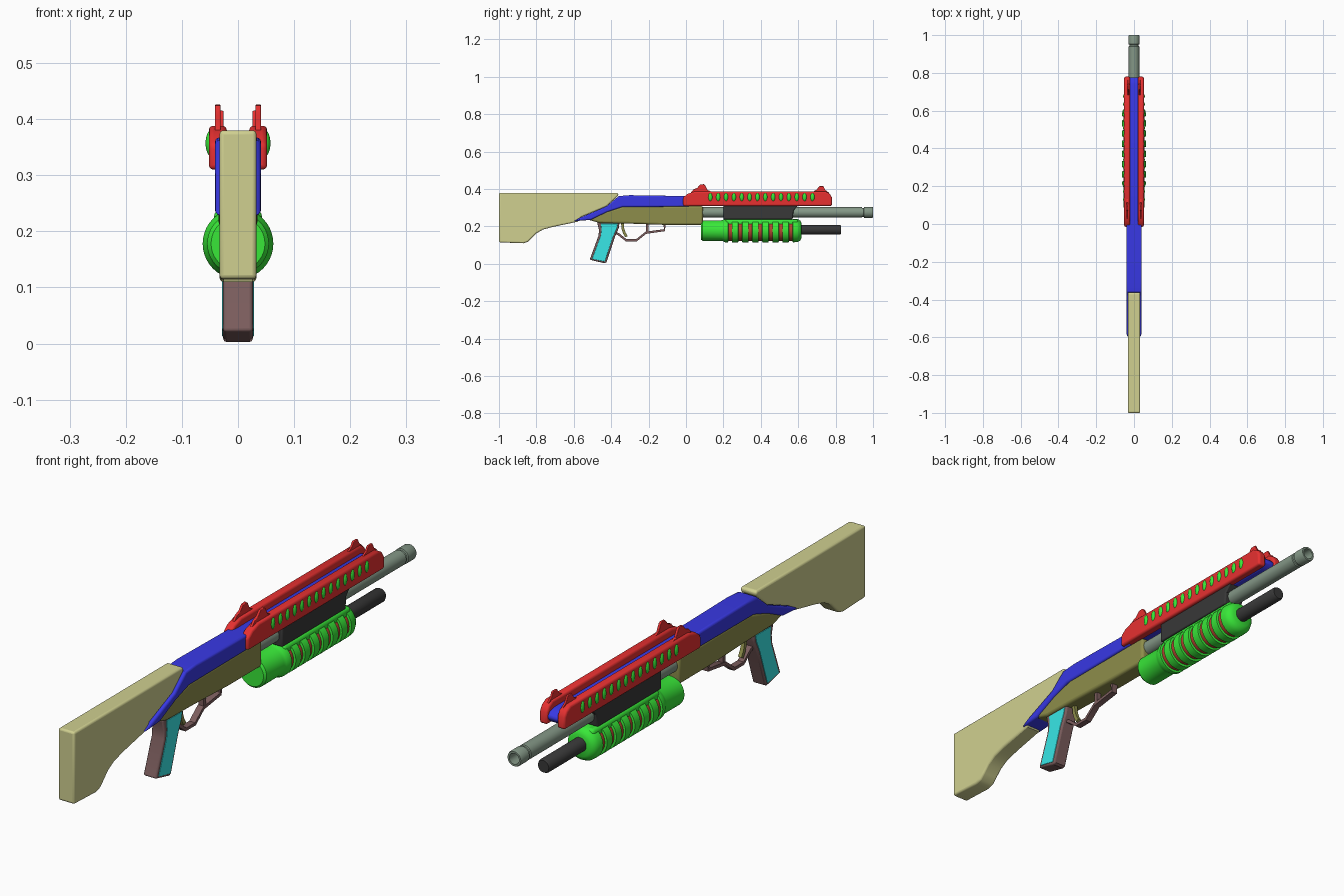
import bpy, bmesh, math
from mathutils import Vector

if "Cube" in bpy.data.objects:
    bpy.data.objects.remove(bpy.data.objects["Cube"])

COLORS = {
    "tan": (.63, .63, .28), "blue": (.04, .04, .78), "red": (.8, .03, .03),
    "green": (.04, .8, .04), "cyan": (.04, .8, .8), "olive": (.27, .27, .07),
    "black": (.04, .04, .04), "steel": (.23, .31, .24), "brown": (.2, .11, .11),
    "dark_red": (.45, .06, .03)}
MATS = {}
for key, c in COLORS.items():
    MATS[key] = bpy.data.materials.new(key)
    MATS[key].diffuse_color = (*c, 1)


def finish(name, bm, color, bevel=0, segs=3, mirror=False):
    bmesh.ops.remove_doubles(bm, verts=bm.verts, dist=1e-5)
    bmesh.ops.recalc_face_normals(bm, faces=bm.faces)
    me = bpy.data.meshes.new(name)
    bm.to_mesh(me)
    bm.free()
    ob = bpy.data.objects.new(name, me)
    bpy.context.collection.objects.link(ob)
    me.materials.append(MATS[color])
    if bevel:
        m = ob.modifiers.new("bevel", 'BEVEL')
        m.width, m.segments = bevel, segs
        m.limit_method, m.angle_limit = 'ANGLE', math.radians(50)
    if mirror:
        ob.modifiers.new("mirror", 'MIRROR')
    bpy.ops.object.select_all(action='DESELECT')
    ob.select_set(True)
    bpy.context.view_layer.objects.active = ob
    bpy.ops.object.shade_smooth_by_angle(angle=math.radians(35))
    return ob


def prism(name, pts, x0, x1, color, **kw):
    """Side profile of (y, z) points extruded from x0 to x1."""
    bm = bmesh.new()
    f = bm.faces.new([bm.verts.new((x0, y, z)) for y, z in pts])
    ex = bmesh.ops.extrude_face_region(bm, geom=[f])
    bmesh.ops.translate(bm, vec=(x1 - x0, 0, 0),
                        verts=[v for v in ex["geom"] if isinstance(v, bmesh.types.BMVert)])
    return finish(name, bm, color, **kw)


def rect(y0, y1, z0, z1):
    return [(y0, z0), (y1, z0), (y1, z1), (y0, z1)]


def lathe(name, prof, z, color, n=32):
    """Profile of (y, radius) points turned about the y axis at height z."""
    bm = bmesh.new()
    rings = [[bm.verts.new((r * math.cos(2 * math.pi * i / n), y,
                            z + r * math.sin(2 * math.pi * i / n)))
              for i in range(n)] for y, r in prof]
    for a, b in zip(rings, rings[1:]):
        for i in range(n):
            j = (i + 1) % n
            bm.faces.new((a[i], a[j], b[j], b[i]))
    bmesh.ops.dissolve_degenerate(bm, dist=1e-6, edges=bm.edges)
    return finish(name, bm, color)


def strip(pts, t):
    """Outline of a path thickened by t."""
    left, right = [], []
    for i, p in enumerate(pts):
        a, b = Vector(pts[max(i - 1, 0)]), Vector(pts[min(i + 1, len(pts) - 1)])
        d = (b - a).normalized()
        nrm = Vector((-d.y, d.x)) * t / 2
        left.append(tuple(Vector(p) + nrm))
        right.append(tuple(Vector(p) - nrm))
    return left + right[::-1]


# shoulder stock
prism("stock", [(-1, .115), (-.87, .11), (-.845, .118), (-.825, .138), (-.8, .163),
                (-.765, .183), (-.71, .198), (-.58, .225), (-.56, .25), (-.425, .307),
                (-.36, .366), (-.365, .38), (-1, .38)], -.033, .033, "tan", bevel=.014)

# upper receiver with the tang running back under the stock
prism("upper_receiver", [(-.6, .228), (-.51, .235), (-.42, .278), (-.34, .304), (.02, .306),
                         (.02, .362), (-.3, .367), (-.36, .362), (-.425, .307), (-.57, .245)],
      -.041, .041, "blue", bevel=.012)
prism("top_rib", [(0, .312), (.74, .312), (.765, .32), (.78, .338), (.765, .355),
                  (.74, .362), (0, .362)], -.026, .026, "blue", bevel=.01)

# lower receiver
prism("lower_receiver", [(-.53, .238), (-.46, .218), (-.3, .215), (-.1, .208), (.09, .208),
                         (.09, .309), (-.33, .309), (-.42, .283)],
      -.035, .035, "olive", bevel=.01)

# barrel with hollow muzzle and collar groove
lathe("barrel", [(.05, 0), (.05, .028), (.94, .028), (.942, .024), (.95, .024), (.952, .029),
                 (.995, .029), (1, .027), (1, .02), (.93, .018), (.93, 0)], .275, "steel")
prism("barrel_shroud", [(.2, .238), (.57, .238), (.575, .285), (.6, .312), (.2, .312)],
      -.041, .041, "black", bevel=.005)

# magazine tube
lathe("magazine_tube", [(.5, 0), (.5, .026), (.822, .026), (.83, .022), (.83, 0)],
      .182, "black")

# pump grip: green sleeve with grooves and a red core showing in them
prof = [(.08, 0), (.08, .048), (.088, .055), (.19, .055), (.2, .058), (.21, .063)]
for i in range(7):
    y = .225 + .054 * i
    prof += [(y, .063), (y + .003, .05), (y + .019, .05), (y + .022, .063)]
prof += [(.595, .062), (.61, .054), (.618, .04), (.618, 0)]
lathe("pump_grip", prof, .178, "green", n=40)
lathe("pump_core", [(.215, 0), (.215, .055), (.59, .055), (.59, 0)], .178, "dark_red", n=40)
prism("pump_spine", rect(.21, .6, .2, .238), -.043, .043, "green", bevel=.012)

# heat shield side rails with a lip over the rib
prism("heat_shield_side", [(-.015, .31), (.78, .31), (.78, .355), (.768, .375), (.745, .388),
                           (.05, .388), (.01, .375), (-.015, .355)],
      .02, .052, "red", bevel=.008, mirror=True)

# vent bulges along the rails
bm = bmesh.new()
for i in range(14):
    before = set(bm.verts)
    bmesh.ops.create_uvsphere(bm, u_segments=12, v_segments=8, radius=1)
    for v in set(bm.verts) - before:
        v.co = (.046 + v.co.x * .012, .13 + i * .042 + v.co.y * .013, .357 + v.co.z * .025)
finish("vent_inserts", bm, "green", mirror=True)

# sight ears
prism("rear_sight_ear", [(.025, .38), (.15, .38), (.115, .395), (.102, .42), (.095, .426),
                         (.075, .424), (.06, .406), (.04, .398)],
      .031, .041, "red", bevel=.002, mirror=True)
prism("front_sight_ear", [(.67, .38), (.765, .38), (.745, .395), (.735, .415), (.712, .415),
                          (.7, .398)], .026, .034, "red", bevel=.002, mirror=True)

# pistol grip with side panels
grip = [(-.475, .222), (-.355, .222), (-.36, .19), (-.38, .145), (-.425, .008),
        (-.435, .003), (-.515, .022), (-.468, .15), (-.465, .18)]
prism("pistol_grip", grip, -.0265, .0265, "brown", bevel=.006)
prism("grip_panel", [(-.455, .215), (-.365, .215), (-.37, .19), (-.39, .145), (-.434, .012),
                     (-.502, .026), (-.456, .15), (-.452, .18)],
      .02, .0285, "cyan", bevel=.002, mirror=True)

# trigger guard and trigger
prism("trigger_guard", strip([(-.385, .17), (-.36, .158), (-.32, .126), (-.265, .126),
                              (-.215, .166), (-.115, .18), (-.115, .215)], .012),
      -.012, .012, "brown")
prism("guard_post", rect(-.215, -.2, .165, .215), -.01, .01, "brown")
prism("trigger", strip([(-.34, .22), (-.338, .19), (-.33, .165), (-.318, .145)], .014),
      -.007, .007, "olive")

for m in bpy.data.materials:
    if m.users and not m.is_grease_pencil:
        m.use_nodes = True
        m.node_tree.nodes["Principled BSDF"].inputs["Base Color"].default_value = m.diffuse_color
